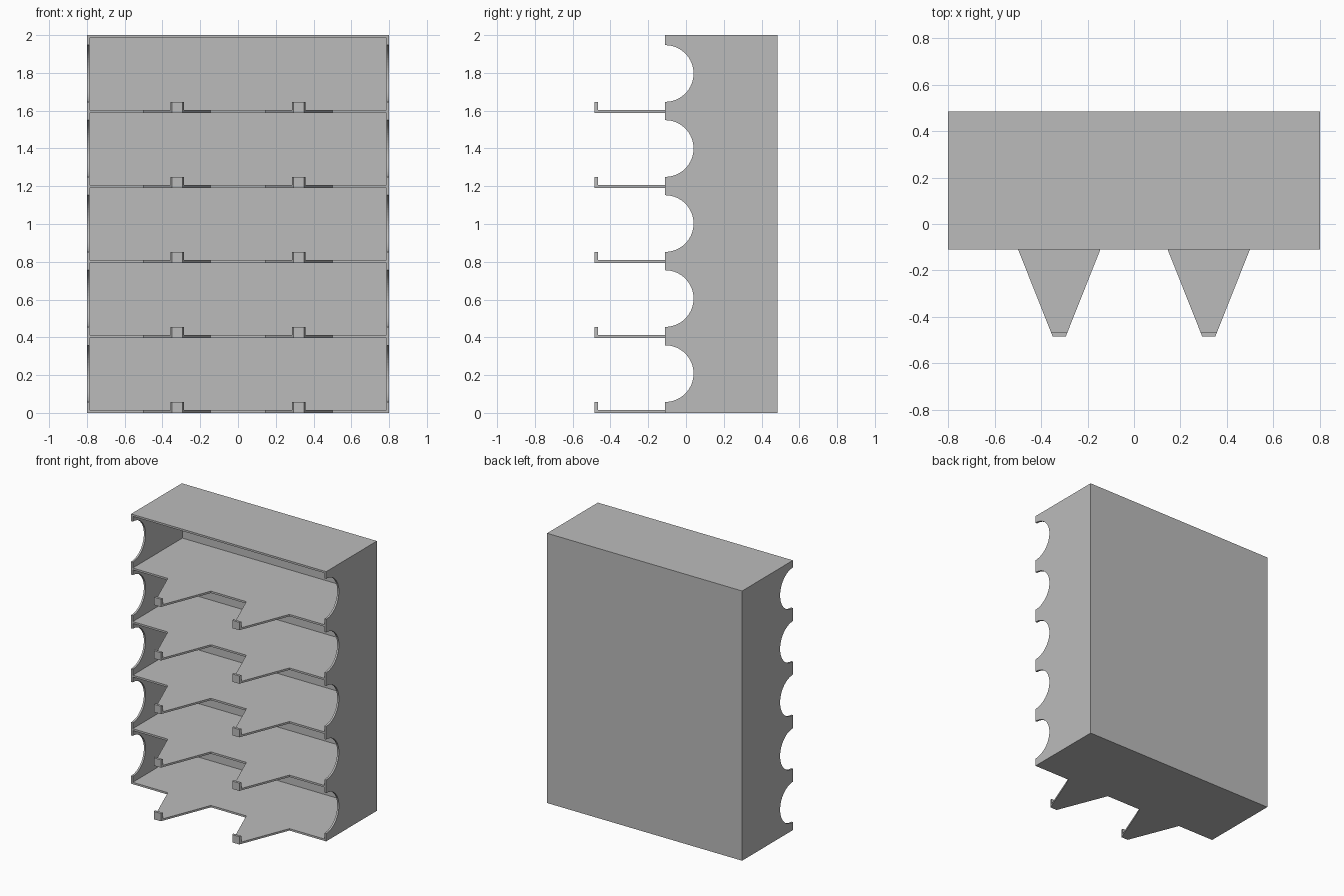
import bpy
import bmesh
import math
from mathutils import Vector

if "Cube" in bpy.data.objects:
    bpy.data.objects.remove(bpy.data.objects["Cube"], do_unlink=True)

HALF_W, FRONT, BACK, HEIGHT = 0.8, -0.11, 0.485, 2.0
T = 0.014                      # panel thickness
LEVELS = 5
PITCH = (HEIGHT - T) / LEVELS
RADIUS = 0.15                  # side cutouts
TIP, LIP_Y, LIP_H = -0.485, -0.467, 0.058

grey = bpy.data.materials.new("plain grey")
grey.use_nodes = True
colour = (0.5, 0.5, 0.5, 1)
grey.diffuse_color = colour
grey.node_tree.nodes["Principled BSDF"].inputs["Base Color"].default_value = colour


def prism(name, outline, direction):
    """Extrude a flat outline along a direction into a closed solid."""
    bm = bmesh.new()
    face = bm.faces.new([bm.verts.new(p) for p in outline])
    result = bmesh.ops.extrude_face_region(bm, geom=[face], use_keep_orig=True)
    moved = [v for v in result["geom"] if isinstance(v, bmesh.types.BMVert)]
    bmesh.ops.translate(bm, verts=moved, vec=Vector(direction))
    bmesh.ops.recalc_face_normals(bm, faces=bm.faces)
    mesh = bpy.data.meshes.new(name)
    bm.to_mesh(mesh)
    bm.free()
    mesh.materials.append(grey)
    obj = bpy.data.objects.new(name, mesh)
    bpy.context.collection.objects.link(obj)
    return obj


def panel(name, x0, x1, y0, y1, z, thick):
    return prism(name, [(x0, y0, z), (x1, y0, z), (x1, y1, z), (x0, y1, z)],
                 (0, 0, thick))


def half_width(y):
    """Half the width of a tapering tab at depth y."""
    f = (y - TIP) / (FRONT - TIP)
    return 0.028 + f * (0.177 - 0.028)


TAB_X = 0.322
inner = HALF_W - T

# Side walls with a row of half-round cutouts along the front edge
profile = [(BACK, HEIGHT), (BACK, 0), (FRONT, 0)]
for i in range(LEVELS):
    centre = i * PITCH + 0.208
    for k in range(33):
        a = math.pi * (k / 32 - 0.5)
        profile.append((FRONT + RADIUS * math.cos(a), centre + RADIUS * math.sin(a)))
profile.append((FRONT, HEIGHT))
for name, x in (("left_wall", inner), ("right_wall", -HALF_W)):
    prism(name, [(x, y, z) for y, z in profile], (T, 0, 0))

# Back and top panels
panel("back_panel", -inner, inner, BACK - T, BACK, 0, HEIGHT)
panel("top_panel", -inner, inner, FRONT, BACK - T, HEIGHT - T, T)

# Shelves with two tapering tabs, each ending in an upright lip
for i in range(LEVELS):
    z = i * PITCH
    outline = [(inner, BACK - T), (-inner, BACK - T), (-inner, FRONT)]
    for cx in (-TAB_X, TAB_X):
        w, n = half_width(FRONT), half_width(TIP)
        outline += [(cx - w, FRONT), (cx - n, TIP), (cx + n, TIP), (cx + w, FRONT)]
    outline.append((inner, FRONT))
    prism(f"shelf_{i + 1}", [(x, y, z) for x, y in outline], (0, 0, T))
    for side, cx in (("right", -TAB_X), ("left", TAB_X)):
        a, b = half_width(TIP), half_width(LIP_Y)
        lip = [(cx - a, TIP), (cx + a, TIP), (cx + b, LIP_Y), (cx - b, LIP_Y)]
        prism(f"{side}_lip_{i + 1}", [(x, y, z + T) for x, y in lip],
              (0, 0, LIP_H - T))
